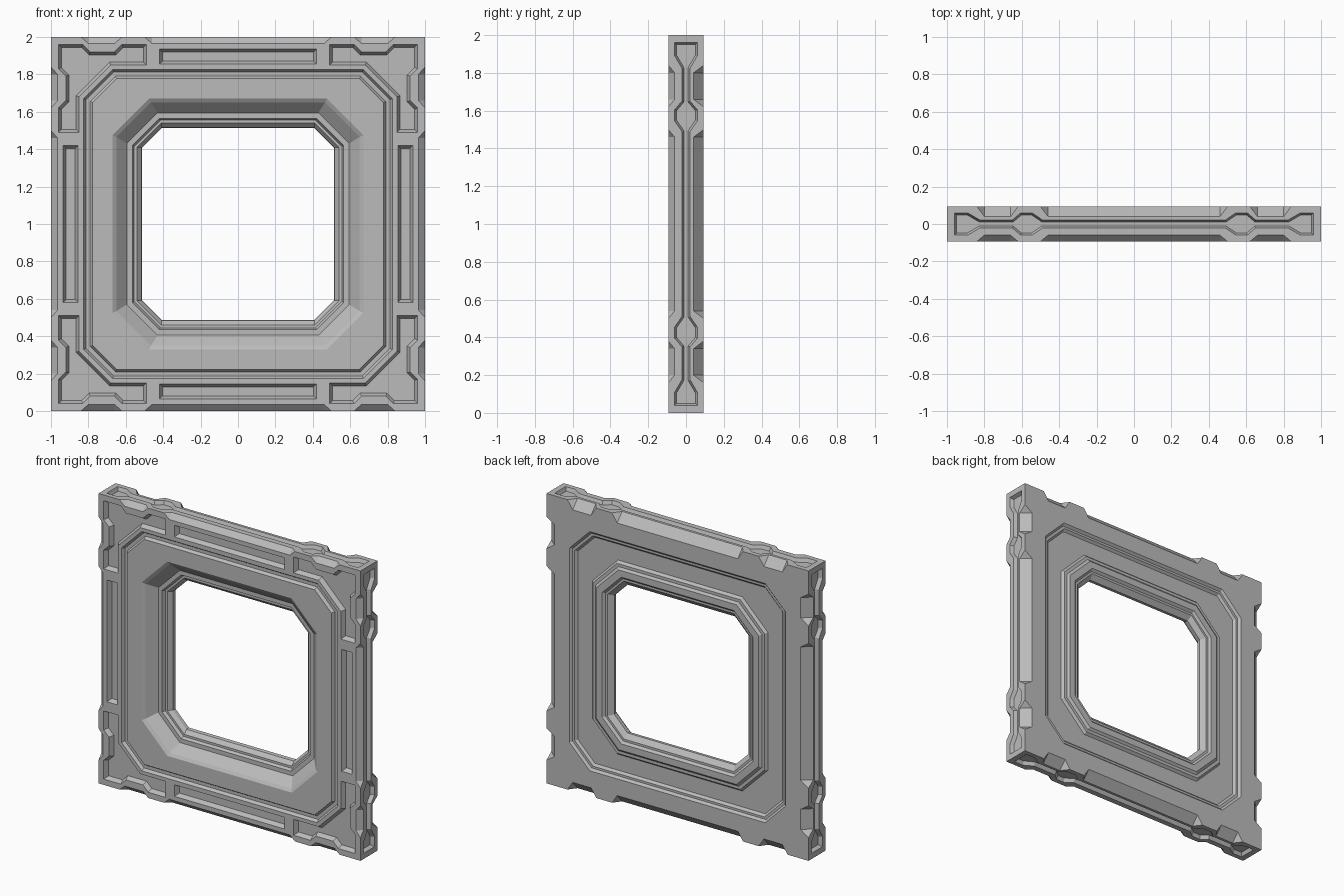
import bpy, bmesh, math
from mathutils import Vector, Matrix

cube = bpy.data.objects.get("Cube")
if cube:
    bpy.data.objects.remove(cube, do_unlink=True)

T = 0.093  # half thickness of the panel
TURNS = [Matrix.Rotation(k * math.pi / 2, 3, 'Y') for k in range(4)]

grey = bpy.data.materials.new("mid_grey")
grey.use_nodes = True
grey.diffuse_color = (0.5, 0.5, 0.5, 1)
grey.node_tree.nodes["Principled BSDF"].inputs["Base Color"].default_value = (0.5, 0.5, 0.5, 1)


def make_object(name, bm):
    bmesh.ops.recalc_face_normals(bm, faces=bm.faces[:])
    mesh = bpy.data.meshes.new(name)
    bm.to_mesh(mesh)
    bm.free()
    mesh.materials.append(grey)
    obj = bpy.data.objects.new(name, mesh)
    bpy.context.collection.objects.link(obj)
    return obj


def bridge(bm, a, b):
    for i in range(len(a)):
        j = (i + 1) % len(a)
        bm.faces.new((a[i], a[j], b[j], b[i]))


def offset(points, d):
    """Move every side of an outline inward by d, keeping mitred corners."""
    n = len(points)
    pts = [Vector(p) for p in points]
    area = sum(pts[i - 1].x * pts[i].y - pts[i].x * pts[i - 1].y for i in range(n))
    side = 1 if area > 0 else -1
    out = []
    for i in range(n):
        a = (pts[i] - pts[i - 1]).normalized()
        b = (pts[(i + 1) % n] - pts[i]).normalized()
        na, nb = Vector((-a.y, a.x)) * side, Vector((-b.y, b.x)) * side
        out.append(pts[i] + (na + nb) * d / (1 + na.dot(nb)))
    return out


def tapered_pocket(bm, outline, depth, slope, place):
    """Closed cutter with sloping walls; place maps (p, q, depth) to space."""
    lift = 0.25
    top = [bm.verts.new(place(p.x, p.y, -depth * lift)) for p in offset(outline, -slope * lift)]
    low = [bm.verts.new(place(p.x, p.y, depth)) for p in offset(outline, slope)]
    bridge(bm, top, low)
    bm.faces.new(top)
    bm.faces.new(low)


def edge_wedge(bm, a, b, run, inset, drop, face, turn):
    """Sloped scallop along a rim edge; face is -1 for front, 1 for back."""
    pts = []
    for s, d in ((a, 1), (b, -1)):
        pts += [(s + d * run, T - 2 * drop, 1 + inset),
                (s + d * run, T + drop, 1 - 2 * inset),
                (s - d * run, T + drop / 2, 1 + inset / 2)]
    v = [bm.verts.new(turn @ Vector((s, y * face, w))) for s, y, w in pts]
    bridge(bm, v[:3], v[3:])
    bm.faces.new(v[:3])
    bm.faces.new(v[3:])


def carve(target, cutter):
    cutter.hide_render = True
    mod = target.modifiers.new("carve", 'BOOLEAN')
    mod.operation = 'DIFFERENCE'
    mod.solver = 'EXACT'
    mod.use_self = True
    mod.object = cutter
    bpy.context.view_layer.objects.active = target
    bpy.ops.object.modifier_apply(modifier=mod.name)
    bpy.data.objects.remove(cutter, do_unlink=True)


# Panel: octagonal rings (half size, corner start, y) from front rim through window to back rim
rings = [
    (1, 1, -T), (.825, .67, -T), (.812, .665, -.073), (.79, .655, -.073), (.777, .65, -T),
    (.67, .475, -T), (.65, .465, -.08), (.594, .43, -.02), (.565, .42, -.02),
    (.555, .415, 0), (.54, .41, 0), (.515, .41, .025), (.512, .41, .05),
    (.545, .42, .078), (.56, .425, .078), (.575, .43, T), (.62, .45, T),
    (.635, .46, .08), (.655, .47, .08), (.67, .475, .063),
    (.78, .65, .063), (.795, .655, .078), (.81, .665, .078), (.825, .67, T), (1, 1, T),
]
bm = bmesh.new()
loops = []
for u, c, y in rings:
    corners = [(u, c), (c, u), (-c, u), (-u, c), (-u, -c), (-c, -u), (c, -u), (u, -c)]
    loops.append([bm.verts.new((x, y, z)) for x, z in corners])
for i in range(len(loops)):
    bridge(bm, loops[i - 1], loops[i])
bmesh.ops.remove_doubles(bm, verts=bm.verts[:], dist=0.0001)
panel = make_object("window_panel", bm)

# Sloped scallops along all front and back rim edges
bm = bmesh.new()
for turn in TURNS:
    for a, b in ((-.84, -.62), (-.5, .5), (.62, .84)):
        edge_wedge(bm, a, b, .04, .035, .033, -1, turn)
        edge_wedge(bm, a, b, .04, .06, .053, 1, turn)
carve(panel, make_object("scallop_cutter", bm))

# Channel with widened pockets running along each outer side
quarter = [(.96, .06), (.89, .06), (.825, .022), (.65, .022),
           (.605, .06), (.545, .06), (.49, .022)]
upper = quarter + [(-s, t) for s, t in reversed(quarter)]
channel = upper + [(s, -t) for s, t in reversed(upper)]
bm = bmesh.new()
for turn in TURNS:
    tapered_pocket(bm, channel, .025, .011,
                   lambda p, q, d: turn @ Vector((p, q, 1 - d)))
carve(panel, make_object("channel_cutter", bm))

# Front face: notched corner pockets and long slots
half = [(.85, .68), (.85, .49), (.96, .49), (.96, .62), (.92, .66),
        (.92, .79), (.96, .83), (.96, .96)]
bracket = half + [(q, p) for p, q in reversed(half[:-1])]
slot = [(-.42, .855), (.42, .855), (.42, .935), (-.42, .935)]
bm = bmesh.new()
for turn in TURNS:
    for outline in (bracket, slot):
        tapered_pocket(bm, outline, .03, .016,
                       lambda p, q, d: turn @ Vector((p, -T + d, q)))
carve(panel, make_object("pocket_cutter", bm))

# Stand the panel on the ground
panel.data.transform(Matrix.Translation((0, 0, 1)))
for poly in panel.data.polygons:
    poly.use_smooth = False
    poly.material_index = 0
